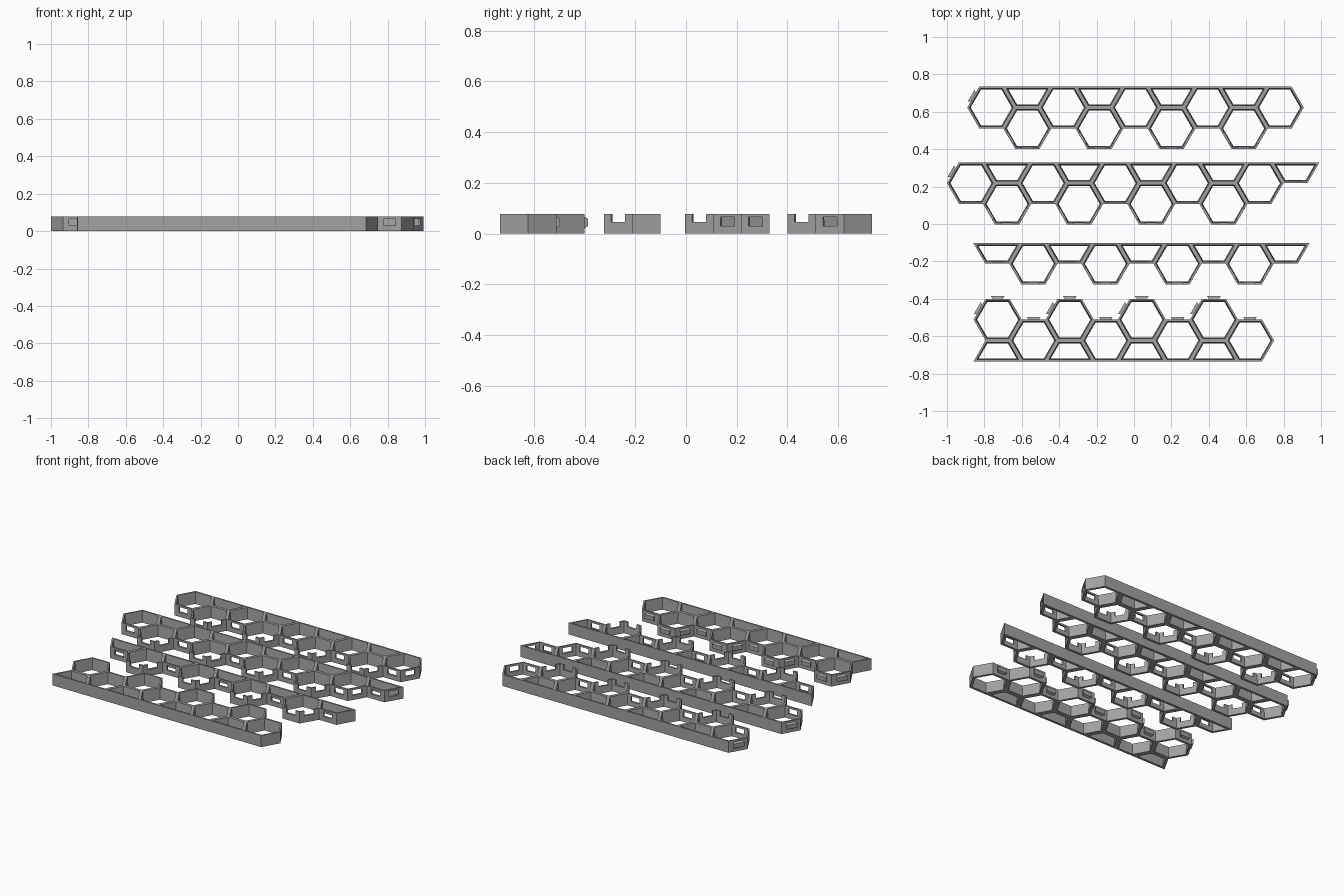
import bpy, bmesh, math
from mathutils import Vector

if "Cube" in bpy.data.objects:
    bpy.data.objects.remove(bpy.data.objects["Cube"])

R = 0.1285                      # hexagon corner radius
A = R * math.sqrt(3) / 2        # hexagon half height
STEP = 1.5 * R                  # column spacing
H = 0.077                       # wall height
S = [0, 0.25, 0.75, 1]          # splits along each wall
Z = [0, 0.03, 0.045, 0.065, H]  # splits up each wall

grey = bpy.data.materials.new("grey plastic")
grey.diffuse_color = (0.36, 0.36, 0.36, 1)
grey.use_nodes = True
grey.node_tree.nodes["Principled BSDF"].inputs["Base Color"].default_value = grey.diffuse_color


def thickness(z):
    # walls taper slightly toward the top
    return 0.016 - 0.006 * z / H


def polygon(kind):
    hexa = [Vector((R * math.cos(math.radians(a)), R * math.sin(math.radians(a))))
            for a in range(0, 360, 60)]
    if kind == "low_half":      # half cell hanging under a straight wall
        return [hexa[3], hexa[4], hexa[5], hexa[0]]
    if kind == "high_half":     # half cell standing on a straight wall
        return hexa[:4]
    return hexa


class Strip:
    def __init__(self, name):
        self.name, self.bm = name, bmesh.new()
        self.verts, self.faces, self.tabs = {}, {}, []

    def quad(self, pts):
        # touching faces between neighbouring blocks cancel out
        key = frozenset(tuple(round(c, 4) + 0.0 for c in p) for p in pts)
        if key in self.faces:
            del self.faces[key]
        else:
            self.faces[key] = pts

    def block(self, p):
        for idx in ((3, 2, 1, 0), (4, 5, 6, 7), (0, 1, 5, 4),
                    (1, 2, 6, 5), (2, 3, 7, 6), (3, 0, 4, 7)):
            self.quad([p[i] for i in idx])

    def cell(self, x, y, kind="full", **roles):
        """Ring of walls; roles maps a side to notch, window or tab."""
        names = {90: "top", 30: "up_right", -30: "low_right",
                 -90: "bottom", -150: "low_left", 150: "up_left"}
        pts = [p + Vector((x, y)) for p in polygon(kind)]
        n = len(pts)
        norm = []
        for i in range(n):
            e = (pts[(i + 1) % n] - pts[i]).normalized()
            norm.append(Vector((-e.y, e.x)))
        for i in range(n):
            a, b = pts[i], pts[(i + 1) % n]
            m, prv, nxt = norm[i], norm[i - 1], norm[(i + 1) % n]
            role = roles.get(names[round(math.degrees(math.atan2(-m.y, -m.x)))])

            def at(s, z, inner):
                p = a.lerp(b, s)
                if inner:
                    d = thickness(z)
                    other = prv if s == 0 else nxt if s == 1 else m
                    p = p + (m + other) * (d / (1 + m.dot(other)))
                return (p.x, p.y, z)

            for j in range(3):
                for k in range(4):
                    if j == 1 and (role == "notch" and k >= 2 or
                                   role == "window" and k in (1, 2)):
                        continue
                    s0, s1 = S[j], S[j + 1]
                    self.block([at(s, z, inn) for z in (Z[k], Z[k + 1])
                                for s, inn in ((s0, 0), (s1, 0), (s1, 1), (s0, 1))])
            if role == "tab":
                self.tabs.append(((a + b) / 2, (b - a).normalized(), -m))

    def add_tab(self, c, e, out):
        # clip tab: flared sideways, chamfered above and below
        rings = []
        for d, half, z0, z1 in ((0, 0.028, 0.022, 0.066), (0.014, 0.036, 0.03, 0.058)):
            q = c + out * d
            rings.append([self.bm.verts.new((*(q + e * s), z)) for s, z in
                          ((-half, z0), (half, z0), (half, z1), (-half, z1))])
        base, tip = rings
        self.bm.faces.new(tip)
        for i in range(4):
            j = (i + 1) % 4
            self.bm.faces.new((base[i], base[j], tip[j], tip[i]))

    def finish(self):
        for pts in self.faces.values():
            self.bm.faces.new([self.bm.verts.new(p) for p in pts])
        bmesh.ops.remove_doubles(self.bm, verts=self.bm.verts[:], dist=0.0002)
        bmesh.ops.dissolve_limit(self.bm, angle_limit=0.01,
                                 verts=self.bm.verts[:], edges=self.bm.edges[:])
        for t in self.tabs:
            self.add_tab(*t)
        me = bpy.data.meshes.new(self.name)
        self.bm.to_mesh(me)
        self.bm.free()
        me.materials.append(grey)
        bpy.context.collection.objects.link(bpy.data.objects.new(self.name, me))


OPEN = dict(bottom="notch", low_left="notch", low_right="notch")

# back and second strips: full cells, with half cells and lower cells between
for name, x0, top, half_end in (("back_strip", -0.763, 0.734, False),
                                ("second_strip", -0.8715, 0.33, True)):
    st = Strip(name)
    for i in range(9):
        x = x0 + i * STEP
        if i % 2 == 0:
            roles = dict(bottom="window")
            if i == 0:
                roles["up_left"] = "tab"
            if i == 8:
                roles["low_right"] = "window"
            st.cell(x, top - A, **roles)
        else:
            st.cell(x, top, "low_half")
            st.cell(x, top - 2 * A, **OPEN)
    if half_end:
        st.cell(x0 + 9 * STEP, top, "low_half", bottom="window", low_right="window")
    st.finish()

# third strip: half cells alternating with full cells under a straight wall
st = Strip("third_strip")
for i in range(9):
    x = -0.731 + i * STEP
    if i % 2 == 0:
        st.cell(x, -0.101, "low_half", bottom="window")
    else:
        st.cell(x, -0.101 - A, **OPEN)
st.finish()

# front strip: straight wall at the front, clip tabs along the back
st = Strip("front_strip")
for i in range(8):
    x = -0.729 + i * STEP
    if i % 2 == 0:
        st.cell(x, -0.734, "high_half")
        st.cell(x, -0.734 + 2 * A, top="tab", up_left="tab")
    else:
        st.cell(x, -0.734 + A, top="tab")
st.finish()
